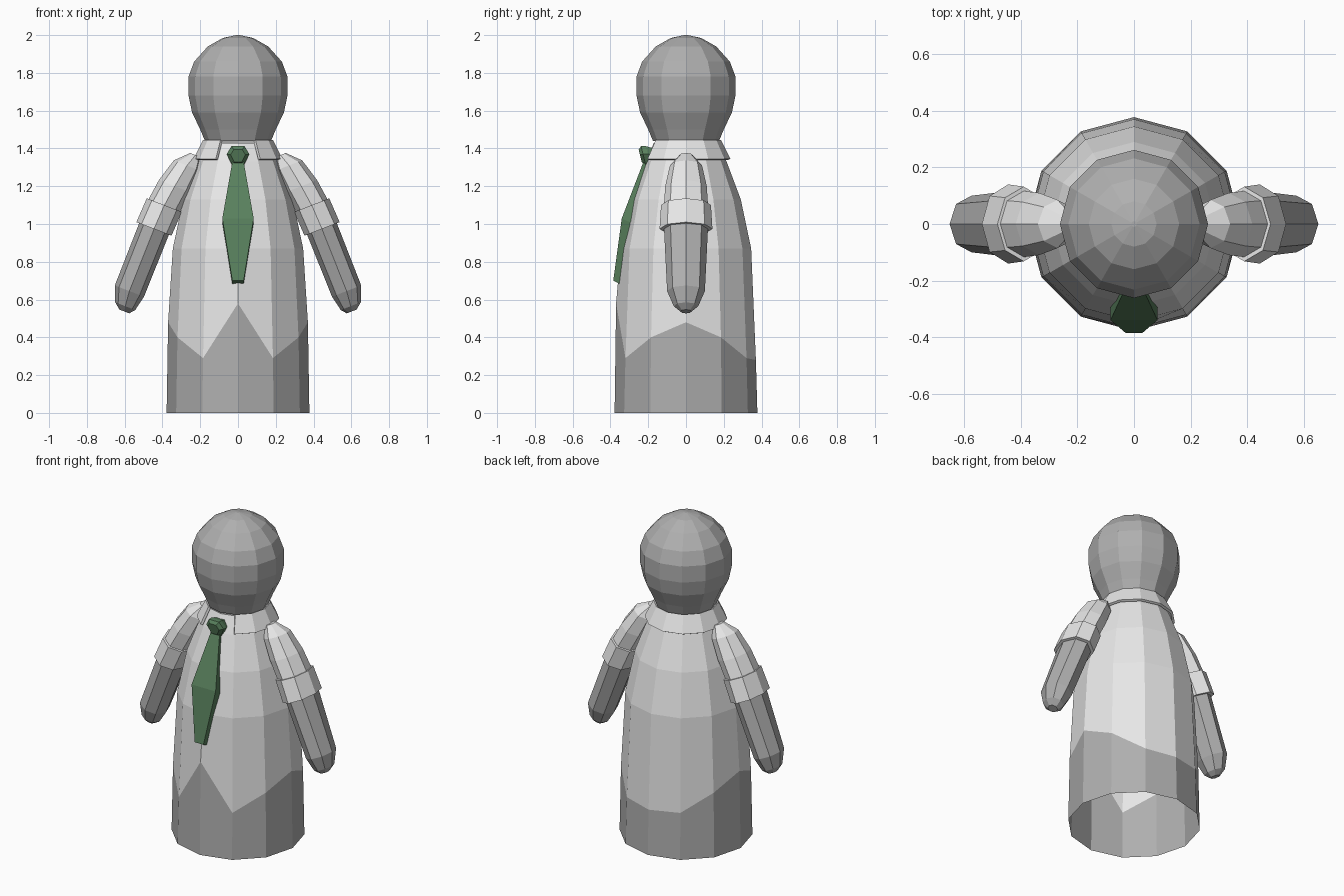
import bpy
import bmesh
from math import sin, cos, pi, radians
from mathutils import Vector

cube = bpy.data.objects.get("Cube")
if cube:
    bpy.data.objects.remove(cube)


def material(name, rgb):
    m = bpy.data.materials.new(name)
    m.use_nodes = True
    m.diffuse_color = (*rgb, 1)
    bsdf = m.node_tree.nodes["Principled BSDF"]
    bsdf.inputs["Base Color"].default_value = (*rgb, 1)
    bsdf.inputs["Roughness"].default_value = 0.8
    return m


LIGHT = material("light grey", (0.8, 0.8, 0.8))
DARK = material("dark grey", (0.43, 0.43, 0.43))
GREEN = material("dark green", (0.1, 0.22, 0.11))


def loft(name, rings, mats, closed=True, start=True, end=True, row_mat=None):
    """Skin a list of equal-length point rings into a flat-shaded mesh."""
    bm = bmesh.new()
    rows = [[bm.verts.new(p) for p in ring] for ring in rings]
    n = len(rows[0])
    for r in range(len(rows) - 1):
        a, b = rows[r], rows[r + 1]
        for i in range(n if closed else n - 1):
            j = (i + 1) % n
            face = bm.faces.new((a[i], a[j], b[j], b[i]))
            face.material_index = row_mat(r) if row_mat else 0
    if start:
        bm.faces.new(rows[0][::-1])
    if end:
        bm.faces.new(rows[-1])
    bmesh.ops.recalc_face_normals(bm, faces=bm.faces[:])
    mesh = bpy.data.meshes.new(name)
    bm.to_mesh(mesh)
    bm.free()
    for m in mats:
        mesh.materials.append(m)
    obj = bpy.data.objects.new(name, mesh)
    bpy.context.collection.objects.link(obj)
    return obj


def circle(r, z, n=12):
    # z may be a function of the step number; step 0 faces the front
    height = z if callable(z) else lambda i: z
    return [(r * sin(2 * pi * i / n), -r * cos(2 * pi * i / n), height(i))
            for i in range(n)]


# Robe: open at the bottom, with a zigzag hem of darker cloth
hem = [0.58, 0.29, 0.4, 0.48, 0.4, 0.29, 0.28]
robe = [circle(0.378, 0), circle(0.37, lambda i: hem[min(i, 12 - i)])]
robe += [circle(r, z) for r, z in
         [(0.345, 0.87), (0.29, 1.13), (0.215, 1.33), (0.17, 1.43)]]
loft("robe", robe, [DARK, LIGHT], start=False,
     row_mat=lambda r: 0 if r == 0 else 1)

# Head
head = [(0.175, 1.44), (0.2, 1.5), (0.243, 1.59), (0.262, 1.68), (0.262, 1.78),
        (0.232, 1.86), (0.16, 1.94), (0.08, 1.985), (0.01, 2.0)]
loft("head", [circle(r, z) for r, z in head], [DARK])

# Collar: flared band open at the front
def collar_arc(r, z):
    angles = [radians(30 * k) for k in range(1, 12)]
    return [(r * sin(a), -r * cos(a), z) for a in angles]


collar = loft("collar", [collar_arc(0.235, 1.345), collar_arc(0.185, 1.445)],
              [LIGHT], closed=False, start=False, end=False)
solid = collar.modifiers.new("thickness", "SOLIDIFY")
solid.thickness = 0.015

# Arms: oval octagonal tubes, tilted outward
across = Vector((0.93, 0, 0.36))


def limb(name, side, sections, mat):
    rings = []
    for x, z, rx, ry in sections:
        ring = []
        for k in range(8):
            a = k * pi / 4
            p = Vector((x, 0, z)) + across * rx * cos(a)
            ring.append((side * p.x, ry * sin(a), p.z))
        rings.append(ring)
    loft(name, rings, [mat])


sleeve = [(0.225, 1.365, 0.03, 0.035), (0.27, 1.31, 0.075, 0.085),
          (0.335, 1.2, 0.09, 0.11), (0.4, 1.08, 0.09, 0.118)]
cuff = [(0.39, 1.1, 0.1, 0.132), (0.445, 0.974, 0.1, 0.14)]
forearm = [(0.43, 1.01, 0.085, 0.118), (0.575, 0.645, 0.083, 0.1),
           (0.597, 0.565, 0.057, 0.065), (0.602, 0.537, 0.028, 0.03)]
for side, word in ((1, "left"), (-1, "right")):
    limb(word + "_sleeve", side, sleeve, LIGHT)
    limb(word + "_cuff", side, cuff, LIGHT)
    limb(word + "_forearm", side, forearm, DARK)

# Tie blade: half width, front y and height at each station
blade = []
for w, y, z in [(0.03, -0.225, 1.33), (0.083, -0.34, 1.03), (0.03, -0.385, 0.7)]:
    blade.append([(-w, y, z), (w, y, z),
                  (w, y + 0.045, z - 0.022), (-w, y + 0.045, z - 0.022)])
loft("tie_blade", blade, [GREEN])

# Tie knot: six-sided, narrowing towards the front
outline = [(0.035, 0.052), (0.06, 0.01), (0.03, -0.05),
           (-0.03, -0.05), (-0.06, 0.01), (-0.035, 0.052)]
knot = [[(x * s, y - 0.25 * z * s, 1.36 + z * s) for x, z in outline]
        for y, s in [(-0.165, 0.8), (-0.2, 1), (-0.225, 1), (-0.242, 0.65)]]
loft("tie_knot", knot, [GREEN])
